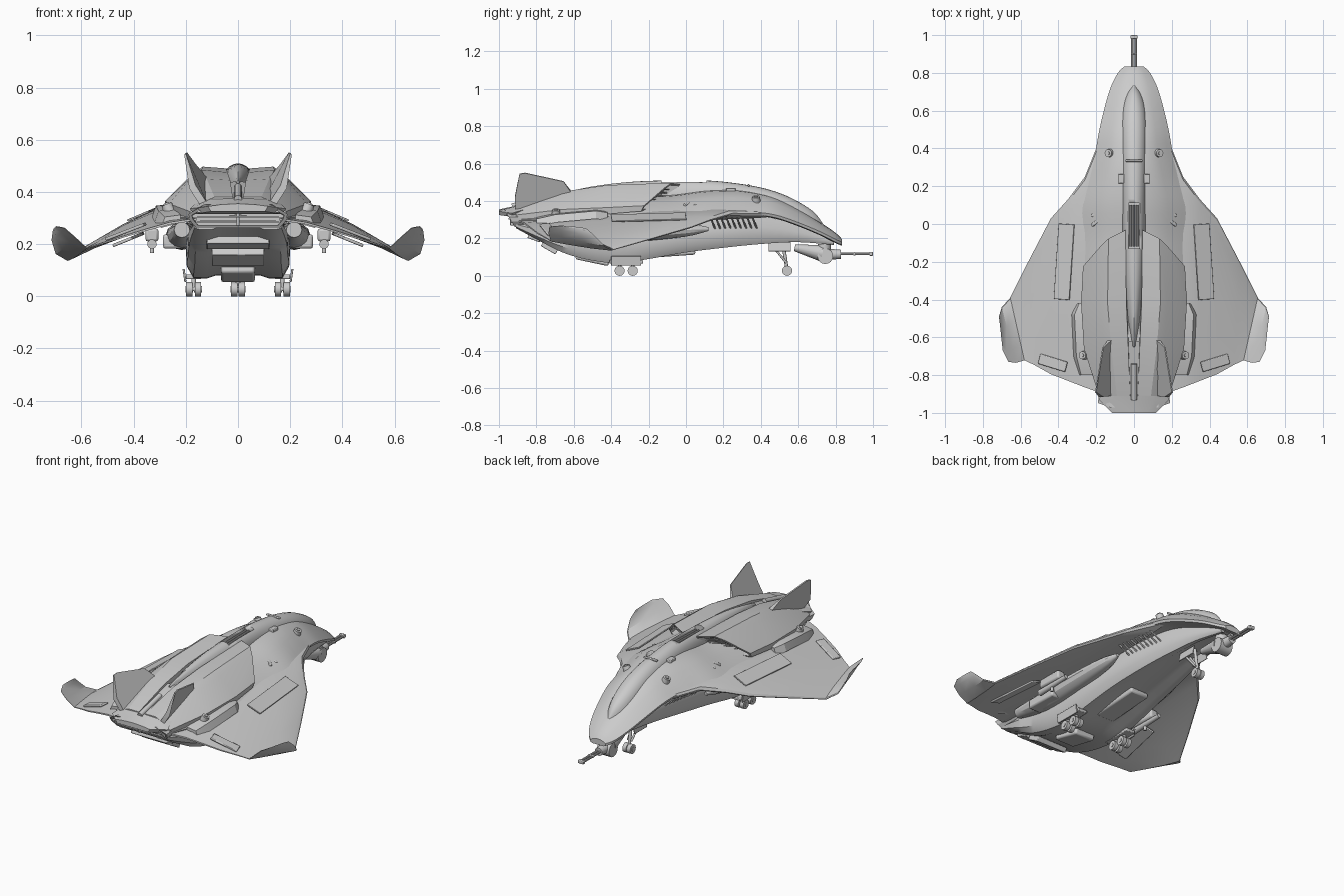
import bpy, bmesh, math
from mathutils import Vector, Matrix

if "Cube" in bpy.data.objects:
    bpy.data.objects.remove(bpy.data.objects["Cube"])


def finish(name, bm, mirror=False, angle=30, bevel=0):
    bmesh.ops.recalc_face_normals(bm, faces=bm.faces)
    me = bpy.data.meshes.new(name)
    bm.to_mesh(me)
    bm.free()
    ob = bpy.data.objects.new(name, me)
    bpy.context.collection.objects.link(ob)
    bpy.ops.object.select_all(action='DESELECT')
    ob.select_set(True)
    bpy.context.view_layer.objects.active = ob
    bpy.ops.object.shade_smooth_by_angle(angle=math.radians(angle))
    if bevel:
        b = ob.modifiers.new("bevel", 'BEVEL')
        b.width, b.segments = bevel, 2
    if mirror:
        ob.modifiers.new("mirror", 'MIRROR')
    return ob


def smooth(rings, n=4):
    """Catmull-Rom resampling between rings of points."""
    R = [[Vector(p) for p in r] for r in rings]
    out = []
    for i in range(len(R) - 1):
        a, b, c, d = R[max(i - 1, 0)], R[i], R[i + 1], R[min(i + 2, len(R) - 1)]
        for k in range(n):
            t = k / n
            out.append([q + .5 * t * (r - p + t * (2 * p - 5 * q + 4 * r - s + t * (3 * (q - r) + s - p)))
                        for p, q, r, s in zip(a, b, c, d)])
    return out + [R[-1]]


def loft(name, rings, mirror=False, angle=30, recess=None):
    bm = bmesh.new()
    V = [[bm.verts.new(p) for p in r] for r in rings]
    m = len(V[0])
    for a, b in zip(V, V[1:]):
        for i in range(m):
            bm.faces.new((a[i], a[(i + 1) % m], b[(i + 1) % m], b[i]))
    cap = bm.faces.new(V[0])
    bm.faces.new(V[-1])
    bmesh.ops.recalc_face_normals(bm, faces=bm.faces)
    if recess:  # hollow the first cap
        bmesh.ops.inset_region(bm, faces=[cap], thickness=recess[0])
        bmesh.ops.inset_region(bm, faces=[cap], thickness=.003)
        bmesh.ops.translate(bm, verts=cap.verts, vec=recess[1])
    return finish(name, bm, mirror, angle)


def full(y, half):
    """Mirror a half section (first and last points on x = 0) into a ring."""
    return [(x, y, z) for x, z in half] + [(-x, y, z) for x, z in half[-2:0:-1]]


def box(name, loc, size, rot=(0, 0, 0), mirror=False, bevel=.004):
    bm = bmesh.new()
    M = Matrix.Translation(loc)
    for i, ax in enumerate('XYZ'):
        M = M @ Matrix.Rotation(math.radians(rot[i]), 4, ax)
    bmesh.ops.create_cube(bm, size=1, matrix=M @ Matrix.Diagonal((*size, 1)))
    return finish(name, bm, mirror, 30, bevel)


def rod(name, a, b, r, r2=None, mirror=False, n=16):
    a, b = Vector(a), Vector(b)
    bm = bmesh.new()
    M = Matrix.Translation((a + b) / 2) @ (b - a).to_track_quat('Z', 'Y').to_matrix().to_4x4()
    bmesh.ops.create_cone(bm, cap_ends=True, segments=n, radius1=r, radius2=r if r2 is None else r2,
                          depth=(b - a).length, matrix=M)
    return finish(name, bm, mirror)


# upper fuselage shell: y, centre z, half width, edge z
shell = [(.835, .195, .05, .18), (.80, .23, .085, .195), (.72, .285, .125, .235), (.6, .36, .16, .285),
         (.48, .42, .187, .325), (.37, .45, .207, .34), (.25, .465, .245, .34), (.1, .46, .29, .335),
         (-.1, .435, .285, .33), (-.4, .43, .28, .32), (-.65, .43, .27, .31), (-.88, .375, .19, .30)]
loft("fuselage_shell", smooth([full(y, [(0, t), (.35 * w, e + .9 * (t - e)), (.62 * w, e + .62 * (t - e)),
     (.88 * w, e + .2 * (t - e)), (w, e), (.97 * w, e - .015), (.75 * w, e - .02), (0, e - .02)])
     for y, t, w, e in shell]))

# belly hull: y, half width, top z, bottom z
belly = [(.79, .045, .2, .165), (.6, .085, .27, .18), (.4, .125, .32, .17), (.2, .16, .32, .15),
         (0, .185, .31, .125), (-.2, .2, .3, .09), (-.36, .2, .3, .068), (-.52, .2, .29, .085),
         (-.66, .195, .28, .125), (-.78, .19, .28, .185), (-.91, .17, .29, .255)]
loft("belly_hull", smooth([full(y, [(0, t), (.85 * w, t), (w, t - .4 * (t - b)), (.98 * w, b + .2 * (t - b)),
     (.85 * w, b), (.6 * w, b), (.42 * w, b + .012), (0, b + .012)]) for y, w, t, b in belly]), angle=35)

# wings with folded tips: leading edge, trailing edge, thickness
wing = [((.16, .50, .33), (.16, -.90, .295), .03), ((.26, .25, .335), (.26, -.865, .28), .03),
        ((.35, .13, .30), (.35, -.83, .255), .026), ((.44, .03, .262), (.44, -.795, .228), .022),
        ((.56, -.2, .195), (.53, -.745, .20), .016), ((.655, -.39, .14), (.58, -.722, .185), .012),
        ((.70, -.44, .165), (.625, -.735, .227), .010), ((.715, -.49, .215), (.665, -.73, .262), .008),
        ((.71, -.53, .25), (.695, -.67, .268), .005)]
prof = [(0, 0), (.015, .45), (.08, .8), (.35, 1), (.75, .6), (1, .15), (1, -.15), (.75, -.5), (.35, -.8), (.08, -.6), (.015, -.4)]
rings = [[Vector(a).lerp(Vector(b), s) + Vector((0, 0, h * t)) for s, h in prof] for a, b, t in wing]
loft("wing", rings, mirror=True, angle=25)

# engine humps with hollow intakes
front = [(.045, .385), (.045, .49), (.135, .497), (.175, .47), (.27, .375), (.265, .345)]
hump = [[(x, -.04 - .55 * (x - .06) - .6 * (.49 - z), z) for x, z in front]]
for y, pts in [(-.42, [(.03, .36), (.04, .475), (.14, .485), (.175, .46), (.28, .365), (.275, .33)]),
               (-.66, [(.02, .34), (.03, .445), (.12, .45), (.16, .43), (.265, .355), (.26, .32)]),
               (-.91, [(.01, .31), (.02, .38), (.09, .38), (.125, .365), (.185, .325), (.18, .30)])]:
    hump.append([(x, y, z) for x, z in pts])
loft("engine_hump", hump, mirror=True, angle=20, recess=(.012, (.01, -.06, 0)))
for k in range(5):
    z = .39 + k * .018
    y0 = -.075 - .6 * (.49 - z)
    x1 = .235 - k * .014
    rod("intake_slat", (.06, y0, z), (x1, y0 - .55 * (x1 - .06), z), .003, mirror=True, n=6)
# chevron panels in front of the intakes
for off in (0, .05):
    box("deck_chevron", (.15, .05 + off, .41), (.2, .018, .012), (0, 25, -36), True)

# canopy and spine
spine = [(.735, .015, .275), (.69, .042, .335), (.62, .062, .385), (.52, .07, .435), (.4, .07, .472),
         (.25, .067, .497), (.1, .063, .51), (-.1, .06, .51), (-.3, .052, .502), (-.5, .035, .478), (-.65, .012, .445)]
sp = loft("canopy_spine", smooth([[(w * math.cos(a), y, z - .1 + .1 * (max(math.sin(a), 0) ** .8 if a < 3.2 else 0))
          for a in [math.pi * k / 12 for k in range(13)]] for y, w, z in spine], 5))
cut = box("slot_cutter", (0, -.01, .54), (.06, .24, .14), bevel=0)
cut.hide_render = True
cut.hide_viewport = True
bo = sp.modifiers.new("slot", 'BOOLEAN')
bo.operation, bo.object, bo.solver = 'DIFFERENCE', cut, 'EXACT'
for x in (-.017, 0, .017):
    rod("slot_barrel", (x, -.12, .48), (x, .1, .485), .006, n=10)
box("canopy_rear_frame", (0, .335, .484), (.09, .012, .012), (-8, 0, 0))
box("spine_side_block", (.068, .24, .45), (.03, .05, .04), mirror=True)

# tail deck plate and exhaust frame
loft("tail_deck", [full(y, [(0, t), (w * .6, t - .004), (w, e), (w * .9, e - .02), (0, e - .02)])
     for y, w, t, e in [(-.62, .12, .44, .40), (-.88, .17, .385, .35), (-.93, .185, .37, .335), (-1, .115, .355, .345)]], angle=20)
hexa = [(.13, .352), (.19, .315), (.185, .29), (.16, .262)]
hexa = hexa + [(-x, z) for x, z in hexa[::-1]]
loft("exhaust_frame", [[(x, -.915 - .6 * (z - .26), z) for x, z in hexa], [(x * .95, -.75, z) for x, z in hexa]],
     recess=(.014, (0, .06, 0)))
for z in (.285, .305, .325):
    box("exhaust_slat", (0, -.915 - .6 * (z - .26), z), (.31, .012, .006), bevel=0)
box("exhaust_divider", (0, -.93, .307), (.012, .02, .075))
rod("tail_rib", (0, -.74, .418), (0, -.93, .372), .015)
box("lower_exhaust_lip", (0, -.81, .205), (.24, .07, .03), (-20, 0, 0))
box("lower_exhaust_plate", (0, -.73, .15), (.2, .09, .03), (-30, 0, 0))

# canted tail fins
fin = [(.115, -.60, .43), (.165, -.655, .505), (.198, -.86, .55), (.203, -.89, .545), (.175, -.915, .42), (.13, -.91, .35), (.12, -.75, .38)]
d = Vector((.012, 0, -.006))
loft("tail_fin", [[Vector(p) - d * (.25 if p[2] > .5 else 1) for p in fin],
                  [Vector(p) + d * (.25 if p[2] > .5 else 1) for p in fin]], True, 20)

# wing details: root fairings, flaps, ports, tip panels
loft("wing_root_fairing", [[(x0, y, z - .03), (x0, y, z), (x1, y, z - .008), (x1 + .015, y, z - .05)]
     for y, x0, x1, z in [(-.42, .26, .29, .345), (-.48, .25, .315, .355), (-.7, .24, .305, .335), (-.8, .22, .28, .312)]], True, 20)
box("flap_panel", (.43, -.735, .248), (.16, .055, .012), (0, 21, 16), True)
box("wing_panel", (.37, -.2, .313), (.09, .4, .008), (0, 23, 4), True, .002)
for x, y, z in [(.125, .375, .415), (.262, -.695, .345)]:
    rod("round_port", (x, y, z - .02), (x + .012, y, z + .008), .024, .02, True)
    rod("round_port_cap", (x, y, z - .02), (x + .015, y, z + .013), .012, .010, True)

# side arch grilles under the chine
for k in range(9):
    y = .38 - k * .028
    w = .14 + (.38 - y) * .18
    rod("arch_grille_slat", (w - .02, y, .25), (w + .05, y - .03, .325), .005, mirror=True, n=6)
# under-wing nacelles and pods
loft("side_nacelle", smooth([[(.215 + w * math.cos(a), y, z + h * math.sin(a)) for a in [math.tau * k / 12 for k in range(12)]]
     for y, w, h, z in [(.12, .01, .01, .25), (0, .04, .035, .245), (-.25, .06, .05, .235), (-.5, .06, .05, .23), (-.72, .03, .03, .255)]]), True)
box("nacelle_block", (.245, -.45, .21), (.085, .2, .055), mirror=True, bevel=.01)
box("wing_pod_mount", (.33, -.3, .235), (.05, .16, .05), mirror=True, bevel=.01)
rod("wing_pod", (.33, -.4, .2), (.33, -.18, .205), .018, .012, True)
rod("wing_pod_foot", (.33, -.3, .165), (.33, -.3, .2), .008, mirror=True)
box("under_panel", (.42, -.5, .218), (.08, .3, .012), (0, 22, 10), True)
box("belly_hatch", (0, -.1, .118), (.12, .3, .03), (4, 0, 0), bevel=.01)
box("belly_rear_box", (0, -.5, .09), (.13, .18, .04), (-12, 0, 0), bevel=.01)

# nose gun turret
rod("turret_neck", (0, .74, .17), (0, .74, .11), .035)
rod("turret_drum", (-.04, .745, .105), (.04, .745, .105), .042)
rod("turret_fairing", (0, .58, .15), (0, .73, .12), .018, .045)
rod("gun_shroud", (0, .76, .115), (0, .83, .115), .03, .024)
for x in (-.009, .009):
    rod("gun_barrel", (x, .8, .117), (x, 1.0, .117), .007, n=10)
box("barrel_clamp", (0, .9, .117), (.034, .012, .018))
box("muzzle", (0, .99, .117), (.036, .02, .02))

# landing gear
def wheel(name, x, y, mirror):
    rod(name, (x - .012, y, .027), (x + .012, y, .027), .027, mirror=mirror, n=24)
    rod(name + "_hub", (x - .015, y, .027), (x + .015, y, .027), .012, mirror=mirror)

for y in (-.355, -.285):
    for x in (.153, .187):
        wheel("main_wheel", x, y, True)
    rod("main_axle", (.14, y, .027), (.2, y, .027), .007, mirror=True)
    rod("main_strut", (.17, y, .025), (.17, y, .09), .009, mirror=True)
box("main_bogie", (.17, -.32, .075), (.06, .18, .018), mirror=True)
box("main_gear_door", (.205, -.32, .08), (.008, .16, .05), (0, 8, 0), True, .002)
wheel("nose_wheel", .014, .54, True)
rod("nose_strut", (0, .54, .03), (0, .515, .19), .009)
rod("nose_drag_brace", (.012, .535, .07), (.02, .45, .175), .006, mirror=True)
box("nose_gear_door", (.045, .5, .155), (.006, .12, .05), (0, -10, 0), True, .002)
